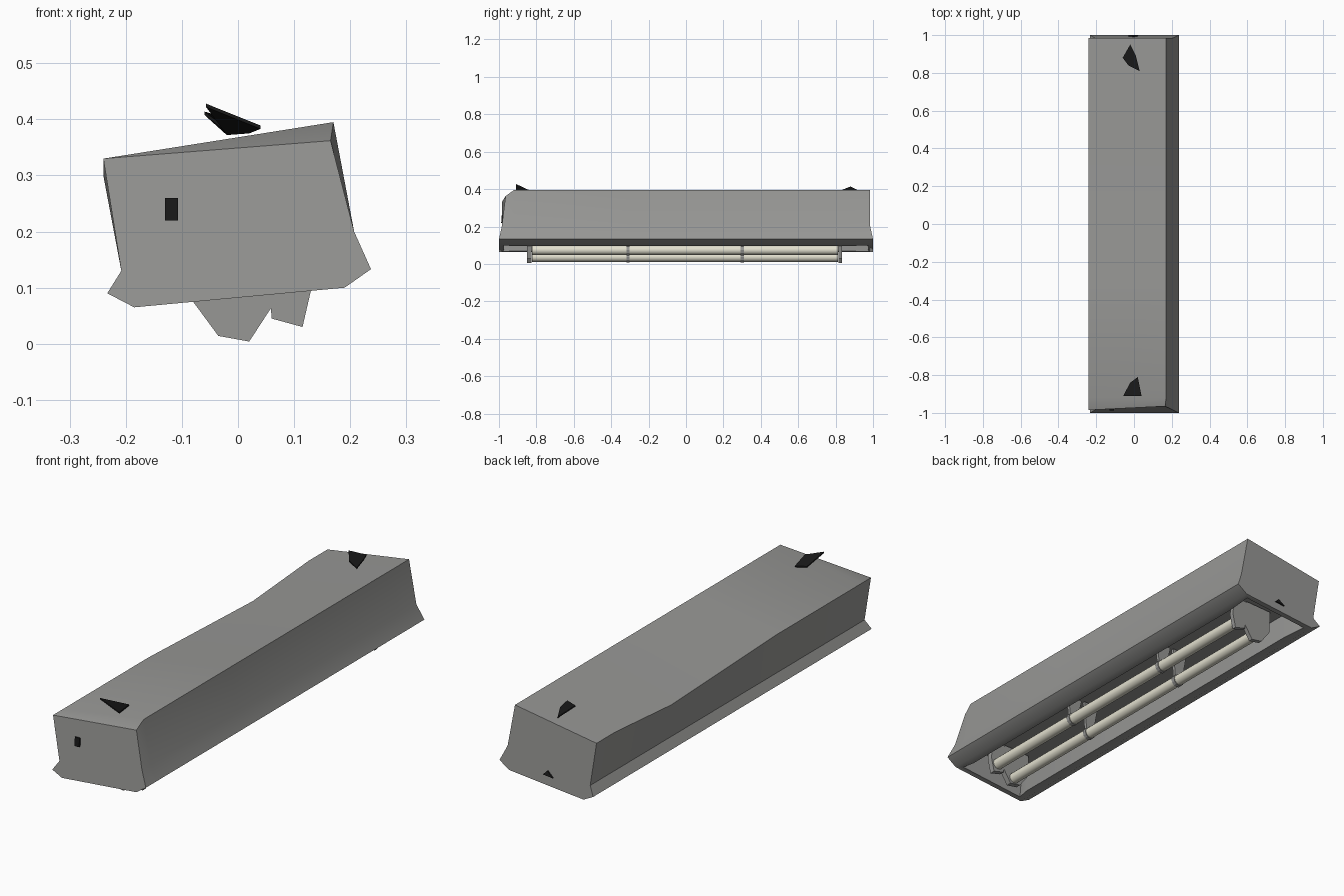
import bpy, bmesh, math
from mathutils import Vector

cube = bpy.data.objects.get("Cube")
if cube:
    bpy.data.objects.remove(cube)


def material(name, rgb, rough=0.6):
    m = bpy.data.materials.new(name)
    m.use_nodes = True
    m.diffuse_color = (*rgb, 1)
    bsdf = m.node_tree.nodes["Principled BSDF"]
    bsdf.inputs["Base Color"].default_value = (*rgb, 1)
    bsdf.inputs["Roughness"].default_value = rough
    return m


grey = material("housing grey", (0.31, 0.31, 0.30))
cream = material("tube cream", (0.76, 0.74, 0.62))
black = material("mark black", (0.01, 0.01, 0.01))


def finish(bm, name, mat, angle=None):
    bmesh.ops.recalc_face_normals(bm, faces=bm.faces)
    mesh = bpy.data.meshes.new(name)
    bm.to_mesh(mesh)
    bm.free()
    mesh.materials.append(mat)
    ob = bpy.data.objects.new(name, mesh)
    bpy.context.collection.objects.link(ob)
    if angle:
        bpy.ops.object.select_all(action="DESELECT")
        bpy.context.view_layer.objects.active = ob
        ob.select_set(True)
        bpy.ops.object.shade_smooth_by_angle(angle=math.radians(angle))
    return ob


def prism(name, section, y0, y1, mat):
    """Extrude an (x, z) outline along y."""
    bm = bmesh.new()
    face = bm.faces.new([bm.verts.new((x, y0, z)) for x, z in section])
    new = bmesh.ops.extrude_face_region(bm, geom=[face])["geom"]
    verts = [v for v in new if isinstance(v, bmesh.types.BMVert)]
    bmesh.ops.translate(bm, verts=verts, vec=(0, y1 - y0, 0))
    return finish(bm, name, mat)


def plate(name, points, thickness=(0, 0, 0.006)):
    bm = bmesh.new()
    face = bm.faces.new([bm.verts.new(p) for p in points])
    new = bmesh.ops.extrude_face_region(bm, geom=[face])["geom"]
    verts = [v for v in new if isinstance(v, bmesh.types.BMVert)]
    bmesh.ops.translate(bm, verts=verts, vec=thickness)
    return finish(bm, name, black)


# Housing: tilted section lofted along y, with a flared lower rim
section = [(-0.24, 0.33), (0.17, 0.395), (0.207, 0.20), (0.237, 0.133),
           (0.19, 0.10), (-0.185, 0.065), (-0.233, 0.09), (-0.208, 0.13)]
RIM = (3, 4, 5, 6)
bm = bmesh.new()
rings = []
for y in (-1, -0.92, -0.3, 0.45, 0.85, 1):
    ring = []
    for i, (x, z) in enumerate(section):
        p = Vector((x, y, z))
        if abs(y) == 1 and i not in RIM:
            p.y *= 0.985
        if y == -1 and i == 1:          # softened front corner
            p = Vector((0.165, -0.965, 0.362))
        if y == 0.45 and i == 0:        # sagging top edge
            p.z -= 0.03
        ring.append(bm.verts.new(p))
    rings.append(ring)
bottom = []
n = len(section)
for a, b in zip(rings, rings[1:]):
    for i in range(n):
        j = (i + 1) % n
        f = bm.faces.new((a[i], a[j], b[j], b[i]))
        if i == 4:
            bottom.append(f)
bm.faces.new(rings[0])
bm.faces.new(rings[-1])
bmesh.ops.recalc_face_normals(bm, faces=bm.faces)

# Open recess in the underside
bmesh.ops.inset_region(bm, faces=bottom, thickness=0.035)
bmesh.ops.inset_region(bm, faces=bottom, thickness=0.02)
for v in {v for f in bottom for v in f.verts}:
    v.co += Vector((-0.015, 0, 0.11))
finish(bm, "housing", grey, 35)

# Two rows of three tubes
rows = [(0.0, 0.036, 0.025), (0.093, 0.074, 0.026)]
joints = (-0.83, -0.31, 0.30, 0.82)
for r, (x, z, radius) in enumerate(rows):
    def circle(rad):
        return [(x + rad * math.cos(k * math.tau / 12), z + rad * math.sin(k * math.tau / 12))
                for k in range(12)]
    for s, (y0, y1) in enumerate(zip(joints, joints[1:])):
        tube = prism(f"tube_{r}_{s}", circle(radius), y0 + 0.006, y1 - 0.006, cream)
        bpy.ops.object.select_all(action="DESELECT")
        bpy.context.view_layer.objects.active = tube
        tube.select_set(True)
        bpy.ops.object.shade_smooth_by_angle(angle=math.radians(40))
    # Clips at the joints and hangers up to the recess
    for s, y in enumerate(joints[1:3]):
        prism(f"clip_{r}_{s}", circle(radius + 0.003), y - 0.009, y + 0.009, grey)
        prism(f"hanger_{r}_{s}", [(x - 0.045, 0.18), (x + 0.03, 0.185), (x + 0.018, z), (x - 0.018, z)],
              y - 0.007, y + 0.007, grey)

# Tapered end sockets
sockets = [[(-0.085, 0.18), (0.05, 0.185), (0.07, 0.08), (0.05, 0.05), (0.02, 0.004),
            (-0.035, 0.014), (-0.08, 0.075)],
           [(0.05, 0.18), (0.12, 0.19), (0.13, 0.095), (0.115, 0.03), (0.06, 0.045)]]
for i, outline in enumerate(sockets):
    prism(f"front_socket_{i}", outline, -0.85, -0.825, grey)
    prism(f"back_socket_{i}", outline, 0.815, 0.835, grey)

# Dark cable tabs on the roof and small marks on the ends
plate("front_tab", [(-0.057, -0.91, 0.422), (0.04, -0.91, 0.383), (0.02, -0.81, 0.375),
                    (-0.02, -0.84, 0.372)])
plate("back_tab", [(-0.02, 0.95, 0.372), (0.01, 0.89, 0.385), (0.03, 0.81, 0.380),
                   (-0.03, 0.84, 0.385), (-0.06, 0.88, 0.408)])
plate("front_mark", [(-0.13, -0.988, 0.22), (-0.107, -0.988, 0.22),
                     (-0.107, -0.986, 0.26), (-0.13, -0.986, 0.26)], (0, 0.008, 0))
plate("back_mark", [(-0.03, 0.994, 0.12), (0.02, 0.994, 0.125), (0, 0.99, 0.145)], (0, 0.006, 0))
